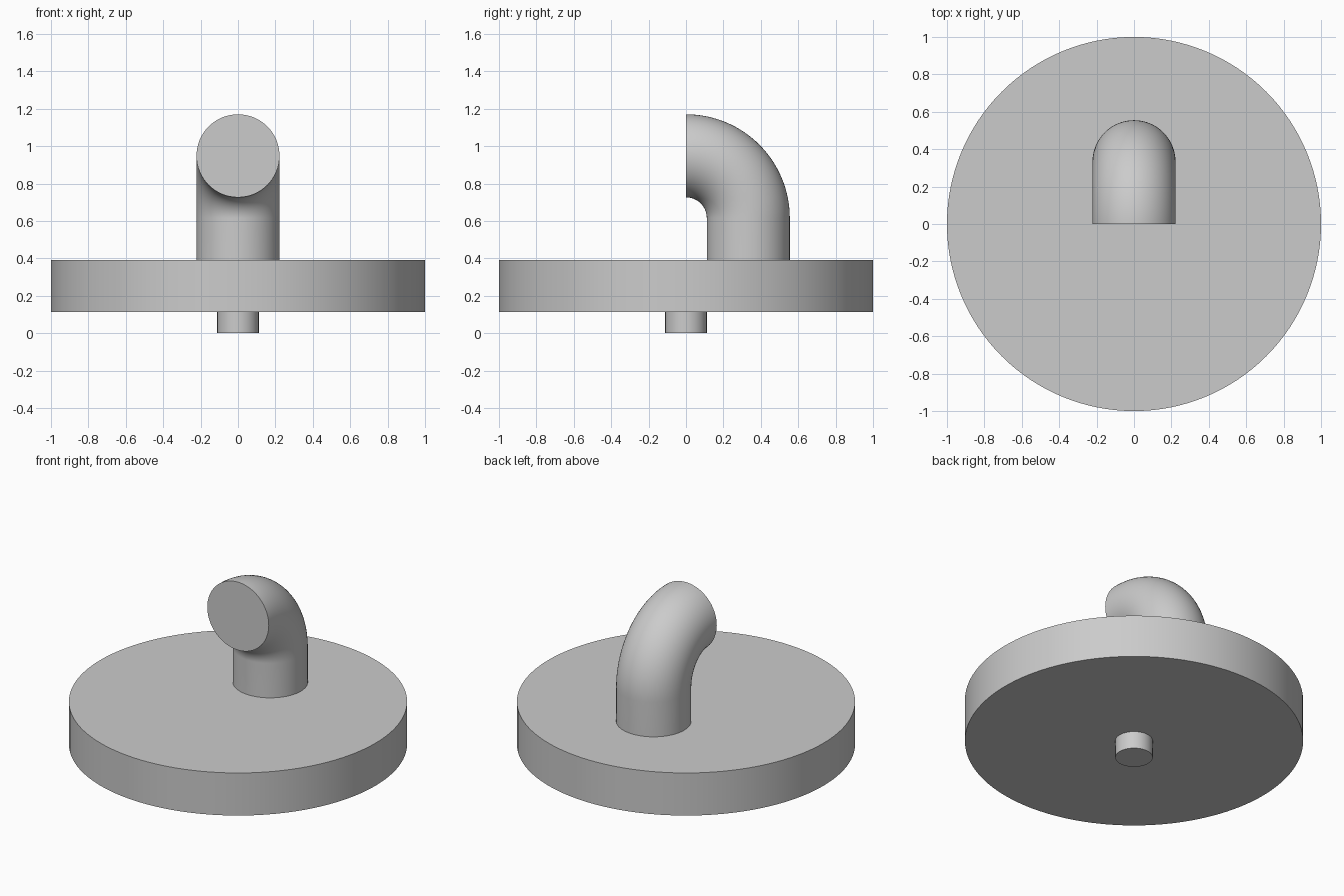
import bpy
import bmesh
from math import sin, cos, pi, radians
from mathutils import Vector

cube = bpy.data.objects.get("Cube")
if cube:
    bpy.data.objects.remove(cube, do_unlink=True)

grey = bpy.data.materials.new("plain_grey")
grey.use_nodes = True
grey.diffuse_color = (0.6, 0.6, 0.6, 1)
grey.node_tree.nodes["Principled BSDF"].inputs["Base Color"].default_value = (0.6, 0.6, 0.6, 1)


def finish(obj):
    obj.data.materials.append(grey)
    bpy.ops.object.select_all(action="DESELECT")
    obj.select_set(True)
    bpy.context.view_layer.objects.active = obj
    bpy.ops.object.shade_smooth_by_angle(angle=radians(30))


def cylinder(name, radius, bottom, top, sides):
    bpy.ops.mesh.primitive_cylinder_add(
        vertices=sides, radius=radius, depth=top - bottom,
        location=(0, 0, (bottom + top) / 2))
    obj = bpy.context.object
    obj.name = name
    finish(obj)


def elbow(name, radius, bend, base, start, sides=64, steps=32):
    """Solid round bar rising from base, then bending a quarter turn to the front."""
    # Each station is a centre and the direction across the bar
    stations = [(Vector((0, bend, base)), Vector((0, 1, 0)))]
    for i in range(steps + 1):
        a = pi / 2 * i / steps
        across = Vector((0, cos(a), sin(a)))
        stations.append((Vector((0, 0, start)) + bend * across, across))
    bm = bmesh.new()
    rings = []
    for centre, across in stations:
        turns = [2 * pi * k / sides for k in range(sides)]
        rings.append([bm.verts.new(centre + radius * (cos(t) * Vector((1, 0, 0)) + sin(t) * across))
                      for t in turns])
    for low, high in zip(rings, rings[1:]):
        for k in range(sides):
            n = (k + 1) % sides
            bm.faces.new((low[k], low[n], high[n], high[k]))
    bm.faces.new(rings[0])
    bm.faces.new(rings[-1])
    bmesh.ops.recalc_face_normals(bm, faces=bm.faces)
    mesh = bpy.data.meshes.new(name)
    bm.to_mesh(mesh)
    bm.free()
    obj = bpy.data.objects.new(name, mesh)
    bpy.context.collection.objects.link(obj)
    finish(obj)


# Peg underneath, round plate, and bent handle
cylinder("bottom_peg", 0.111, 0, 0.115, 64)
cylinder("round_plate", 1, 0.113, 0.391, 128)
elbow("bent_handle", 0.222, 0.333, 0.389, 0.615)
